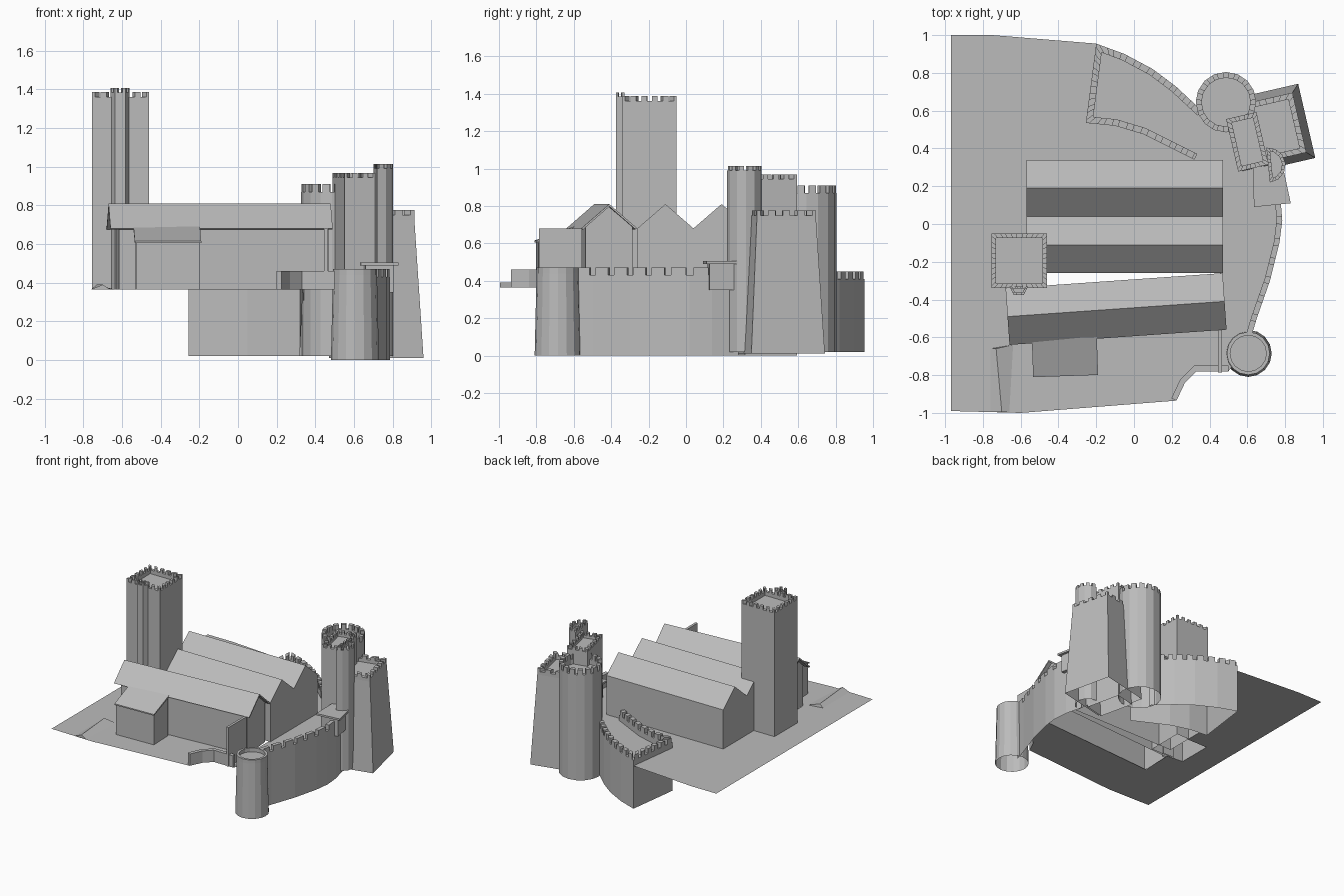
import bpy, bmesh, math
from mathutils import Vector

cube = bpy.data.objects.get("Cube")
if cube:
    bpy.data.objects.remove(cube)

stone = bpy.data.materials.new("grey stone")
stone.use_nodes = True
GREY = (0.5, 0.5, 0.5, 1)
stone.diffuse_color = GREY
stone.node_tree.nodes["Principled BSDF"].inputs["Base Color"].default_value = GREY

GROUND = 0.365


def finish(bm, name, fix_normals=True):
    if fix_normals:
        bmesh.ops.recalc_face_normals(bm, faces=bm.faces)
    mesh = bpy.data.meshes.new(name)
    bm.to_mesh(mesh)
    bm.free()
    mesh.materials.append(stone)
    obj = bpy.data.objects.new(name, mesh)
    bpy.context.collection.objects.link(obj)
    return obj


def loop_at(bm, pts, z):
    return [bm.verts.new((p[0], p[1], z)) for p in pts]


def skin(bm, a, b, closed=True):
    n = len(a)
    for i in range(n if closed else n - 1):
        j = (i + 1) % n
        bm.faces.new((a[i], a[j], b[j], b[i]))


def prism(bm, pts, z0, z1, bottom=True):
    a, b = loop_at(bm, pts, z0), loop_at(bm, pts, z1)
    skin(bm, a, b)
    bm.faces.new(b)
    if bottom:
        bm.faces.new(a[::-1])


def offset(pts, t, closed):
    """Shift a path to its left by t, with mitred corners."""
    pts = [Vector(p) for p in pts]
    n, out = len(pts), []
    for i, p in enumerate(pts):
        normals = []
        for a, b in ((i - 1, i), (i, i + 1)):
            if closed or (a >= 0 and b < n):
                d = (pts[b % n] - pts[a % n]).normalized()
                normals.append(Vector((-d.y, d.x)))
        m = sum(normals, Vector((0, 0))).normalized()
        out.append(p + m * t / max(m.dot(normals[0]), 0.3))
    return out


def wall(bm, path, t, z_out, z_in, top, merlon=0, pitch=0.06, fill=0.55, closed=False, corners=True):
    """Parapet wall along a path, with evenly spaced merlons on top."""
    outer, inner = [Vector(p) for p in path], offset(path, t, closed)
    o0, o1 = loop_at(bm, outer, z_out), loop_at(bm, outer, top)
    i0, i1 = loop_at(bm, inner, z_in), loop_at(bm, inner, top)
    skin(bm, o0, o1, closed)
    skin(bm, o1, i1, closed)
    skin(bm, i1, i0, closed)
    if not closed:
        for k in (0, -1):
            bm.faces.new((o0[k], o1[k], i1[k], i0[k]))
    if not merlon:
        return
    n = len(outer)
    for k in range(n if closed else n - 1):
        j = (k + 1) % n
        count = max(1, round((outer[j] - outer[k]).length / pitch))
        shift = 0 if corners else 0.5
        for m in range(count + (1 if corners else 0)):
            f0 = max(0, (m + shift - fill / 2) / count)
            f1 = min(1, (m + shift + fill / 2) / count)
            quad = [outer[k].lerp(outer[j], f0), outer[k].lerp(outer[j], f1),
                    inner[k].lerp(inner[j], f1), inner[k].lerp(inner[j], f0)]
            prism(bm, quad, top, top + merlon)


def tower(name, plan, z0, floor, top, merlon, t=0.025, batter=1.0, **kw):
    """Hollow-bottomed tower with a roof deck and crenellated parapet."""
    bm = bmesh.new()
    c = sum((Vector(p) for p in plan), Vector((0, 0))) / len(plan)
    base = loop_at(bm, [c + (Vector(p) - c) * batter for p in plan], z0)
    deck = loop_at(bm, plan, floor)
    skin(bm, base, deck)
    bm.faces.new(deck)
    wall(bm, plan, t, floor, floor, top, merlon, closed=True, **kw)
    return finish(bm, name)


def ring(cx, cy, r, n, start=0.0, arc=math.tau):
    steps = n if arc == math.tau else n - 1
    return [(cx + r * math.cos(start + arc * i / steps),
             cy + r * math.sin(start + arc * i / steps)) for i in range(n)]


def rect(cx, cy, w, d, deg=0):
    a = math.radians(deg)
    u, v = Vector((math.cos(a), math.sin(a))), Vector((-math.sin(a), math.cos(a)))
    return [Vector((cx, cy)) + u * w / 2 * i + v * d / 2 * j
            for i, j in ((-1, -1), (1, -1), (1, 1), (-1, 1))]


def extrude_profile(name, profile, x0, x1, open_bottom=True, ends=True):
    """Extrude a (y, z) profile along x."""
    bm = bmesh.new()
    a = [bm.verts.new((x0, y, z)) for y, z in profile]
    b = [bm.verts.new((x1, y, z)) for y, z in profile]
    skin(bm, a, b, not open_bottom)
    if ends:
        bm.faces.new(a)
        bm.faces.new(b[::-1])
    return finish(bm, name)


def place(obj, x, y, deg):
    obj.location = (x, y, 0)
    obj.rotation_euler.z = math.radians(deg)


# Curtain wall and bastion paths
east_path = [(.62, -.6), (.65, -.5), (.72, -.3), (.77, -.1), (.785, .02), (.775, .14), (.74, .28)]
bastion_path = [(.36, .6), (.22, .73), (.1, .82), (-.05, .9), (-.2, .955),
                (-.255, .535), (-.1, .52), (.05, .475), (.2, .4), (.32, .34)]
front_path = [(.225, -.935), (.27, -.84), (.33, -.78), (.5, -.78)]

# Courtyard ground, open beneath the buildings
bm = bmesh.new()
outline = ([(-.97, -.99), (-.6, -1)] + front_path + [(.6, -.64)] + east_path[1:]
           + [(.6, .45), (.5, .6)] + bastion_path[:5] + [(-.75, 1), (-.97, 1)])
opening = [(-.57, .34), (.47, .34), (.45, -.53), (-.62, -.6), (-.61, -.345),
           (-.75, -.335), (-.75, -.06), (-.57, -.06)]
for pts in (outline, opening):
    vs = loop_at(bm, pts, GROUND)
    for i, v in enumerate(vs):
        bm.edges.new((v, vs[(i + 1) % len(vs)]))
bmesh.ops.triangle_fill(bm, edges=bm.edges[:], use_beauty=True, normal=(0, 0, 1))
finish(bm, "courtyard_ground")

# Low ramp at the front corner
bm = bmesh.new()
ridge = [bm.verts.new(p) for p in ((-.73, -.66, .39), (-.7, -.995, .39))]
foot = [bm.verts.new(p) for p in ((-.64, -.64, GROUND), (-.66, -.995, GROUND))]
back = [bm.verts.new(p) for p in ((-.76, -.66, GROUND), (-.76, -.995, GROUND))]
bm.faces.new((ridge[0], ridge[1], foot[1], foot[0]))
bm.faces.new((ridge[1], ridge[0], back[0], back[1]))
for k in (0, 1):
    bm.faces.new((ridge[k], foot[k], back[k]))
finish(bm, "corner_ramp")

# Walls
for name, path, t, z0, top, merlon, pitch, fill in (
        ("east_curtain_wall", east_path, .03, 0, .43, .04, .13, .68),
        ("rear_bastion_wall", bastion_path, .035, .02, .41, .04, .07, .6),
        ("front_low_wall", front_path, .03, GROUND, .46, 0, 1, 1)):
    bm = bmesh.new()
    wall(bm, path, t, z0, GROUND, top, merlon, pitch, fill, corners=False)
    finish(bm, name)

# Great halls: twin-gabled rear range
extrude_profile("rear_halls", [(.34, GROUND), (.34, .68), (.19, .81), (.04, .68),
                               (-.11, .81), (-.26, .68), (-.26, GROUND)], -.57, .47)

# Front hall with an overhanging roof, turned slightly
walls = extrude_profile("front_hall_walls", [(.125, GROUND), (.125, .69), (0, .795),
                                             (-.125, .69), (-.125, GROUND)], -.53, .545)
roof = extrude_profile("front_hall_roof", [(.15, .68), (0, .81), (-.15, .68), (-.14, .675),
                                           (0, .797), (.14, .675)], -.576, .576, open_bottom=False)
for part in (walls, roof):
    place(part, -.095, -.45, 4)

# Lean-to annex and its roof
annex = extrude_profile("annex_walls", [(.11, GROUND), (.11, .675), (-.08, .605),
                                        (-.08, GROUND)], -.165, .165)
lean = extrude_profile("annex_roof", [(.11, .69), (-.09, .615), (-.09, .605), (.11, .675)],
                       -.172, .172, open_bottom=False)
for part in (annex, lean):
    place(part, -.365, -.715, 2)

# Thin yard wall beside the front hall
bm = bmesh.new()
prism(bm, rect(.455, -.67, .02, .23), GROUND, .68)
finish(bm, "yard_wall")

# Tall square tower with a stair turret
tower("tall_tower", rect(-.607, -.195, .295, .29), GROUND, 1.33, 1.36, .027, pitch=.059, fill=.5)
tower("tall_tower_turret", [(-.66, -.33), (-.637, -.375), (-.583, -.375), (-.56, -.33)],
      GROUND, 1.37, 1.385, .022, t=.012, pitch=.04, fill=.5)

# Gatehouse group: round, battered, square and half-round towers
tower("round_tower", ring(.487, .645, .16, 16), .02, .83, .87, .04, t=.03, corners=False, fill=.62)
tower("battered_tower", rect(.715, .5, .33, .325, 13), .01, .725, .75, .025,
      t=.03, batter=1.24, pitch=.08, fill=.5)
tower("inner_square_tower", rect(.6, .435, .165, .285, 13), 0, .925, .945, .022, pitch=.055, fill=.5)
tower("half_round_turret", ring(.71, .312, .093, 7, -math.pi / 2 + .1, math.pi), .02, .97, .99, .024,
      t=.018, pitch=.05, fill=.55, corners=False)

# Corner drum tower
tower("corner_drum_tower", ring(.605, -.685, .114, 16), 0, .44, .47, 0, t=.018, batter=1.09)

# Projecting platform on its corbel
bm = bmesh.new()
prism(bm, [(.635, .09), (.83, .11), (.785, .32), (.63, .3)], .49, .505)
finish(bm, "gate_platform")
bm = bmesh.new()
prism(bm, [(.66, .115), (.805, .125), (.775, .28), (.65, .27)], .35, .49)
finish(bm, "platform_corbel")
